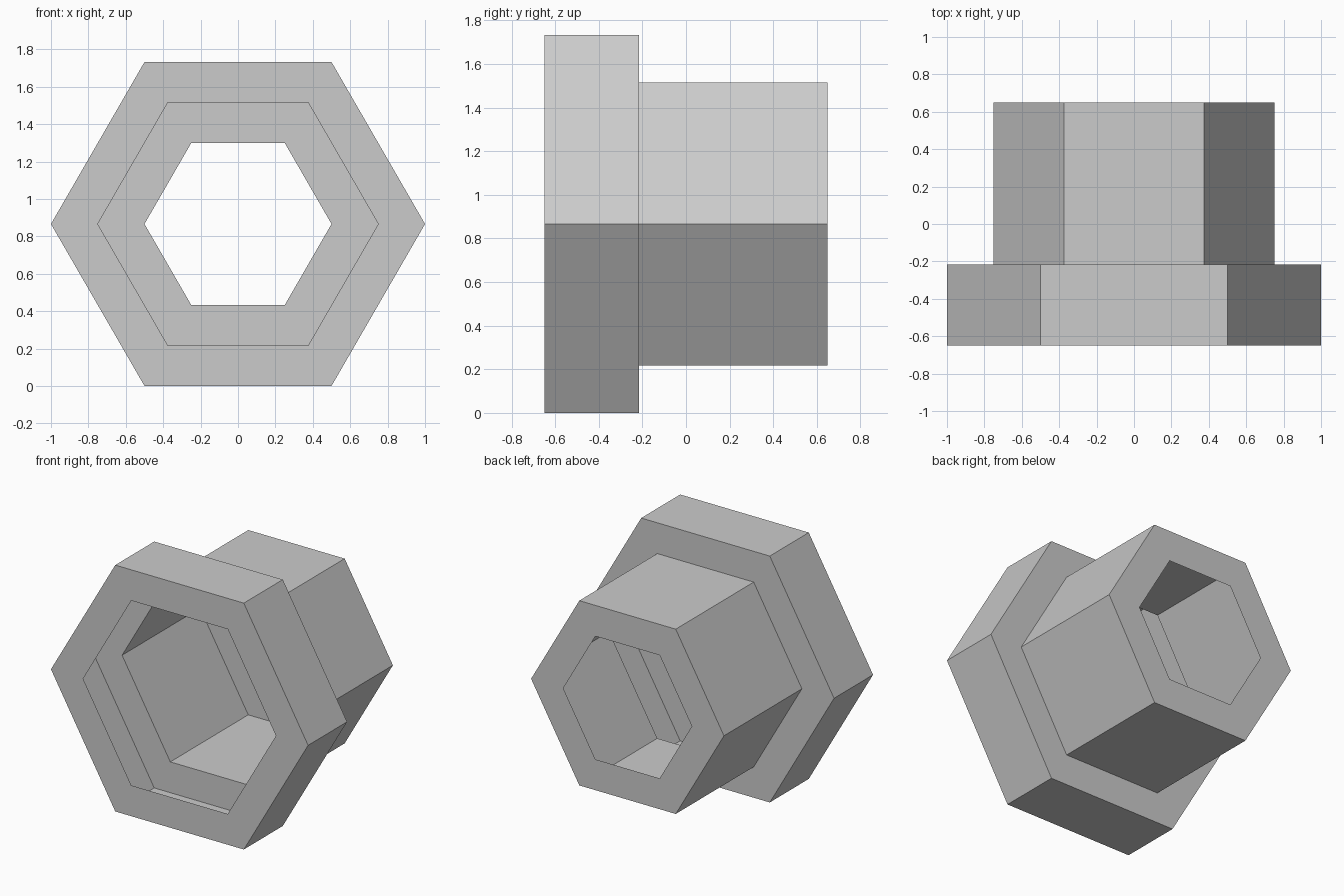
import bpy
import math

if "Cube" in bpy.data.objects:
    bpy.data.objects.remove(bpy.data.objects["Cube"])

SIDES = 6
CENTRE_Z = math.sqrt(3) / 2
FRONT, STEP, BACK = -0.6495, -0.2165, 0.6495

grey = bpy.data.materials.new("light grey")
grey.diffuse_color = (0.6, 0.6, 0.6, 1.0)
grey.use_nodes = True
grey.node_tree.nodes["Principled BSDF"].inputs["Base Color"].default_value = grey.diffuse_color


def hex_shell(name, profile):
    """Sweep a (radius, y) profile around the y axis into a thin six-sided shell."""
    verts, faces = [], []
    for i in range(SIDES):
        a = math.tau * i / SIDES
        verts += [(r * math.cos(a), y, CENTRE_Z + r * math.sin(a)) for r, y in profile]
    n = len(profile)
    for i in range(SIDES):
        j = (i + 1) % SIDES
        for k in range(n - 1):
            faces.append((i * n + k, i * n + k + 1, j * n + k + 1, j * n + k))
    mesh = bpy.data.meshes.new(name)
    mesh.from_pydata(verts, [], faces)
    mesh.materials.append(grey)
    obj = bpy.data.objects.new(name, mesh)
    bpy.context.collection.objects.link(obj)
    return obj


# Hollow wide collar: front ring, outer wall, rear ring
hex_shell("collar", [(0.75, FRONT), (1.0, FRONT), (1.0, STEP), (0.75, STEP)])

# Thin-walled sleeve closed by a ring with a smaller opening
hex_shell("sleeve", [(0.75, STEP), (0.75, BACK), (0.5, BACK)])
